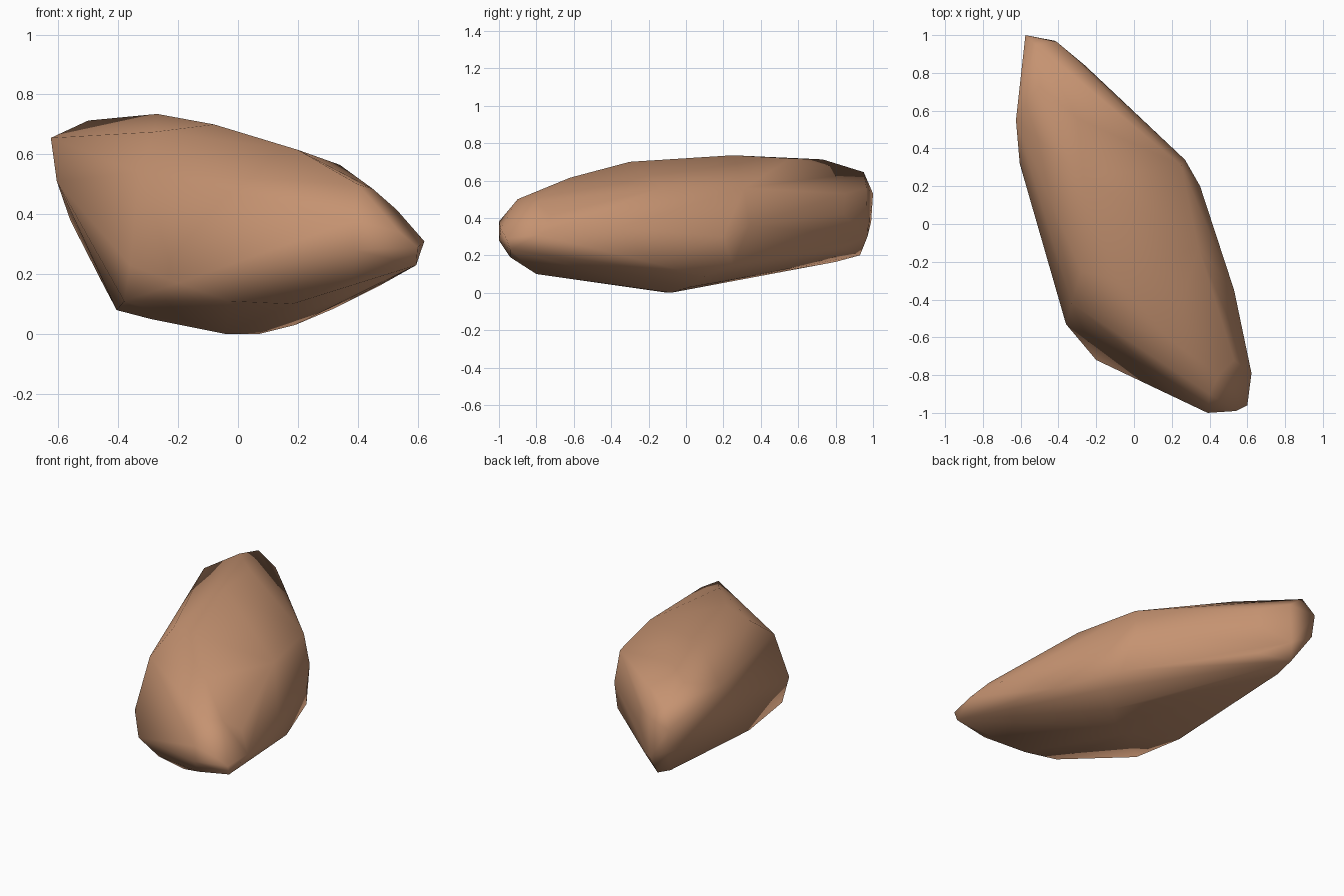
import bpy, bmesh

# Corner points of the boulder, by region (under 50 in all)
top = [(-.27, .25, .735), (-.50, .73, .713), (-.30, .56, .718), (-.08, -.30, .70),
       (-.28, -.25, .675), (.20, -.62, .615), (.34, -.12, .565), (.25, .31, .56),
       (.45, -.80, .485), (.40, -.90, .50)]
left = [(-.625, .55, .655), (-.605, .32, .51), (-.33, -.42, .54), (-.36, -.53, .23),
        (-.38, -.43, .11), (-.405, -.06, .08)]
back = [(-.52, .95, .645), (-.575, 1.0, .53), (-.56, .99, .38), (-.41, .965, .56),
        (-.42, .97, .30), (-.45, .93, .20), (-.275, .85, .53), (-.26, .84, .42),
        (-.28, .82, .24), (-.45, .80, .165)]
right = [(.27, .34, .36), (.35, .20, .30), (.31, .25, .15), (.53, -.35, .35),
         (.622, -.79, .31), (.53, -.72, .415), (.47, -.18, .16)]
front = [(.595, -.94, .23), (.60, -.96, .29), (.54, -.99, .34), (.39, -1.0, .38),
         (.39, -1.0, .28), (.38, -.94, .19), (.18, -.80, .10), (-.03, -.76, .11),
         (-.20, -.72, .17)]
bottom = [(.07, -.08, 0), (-.04, -.10, 0), (.19, .02, .03), (.32, .10, .085),
          (-.29, -.08, .05)]

# Wrap the points in a convex hull
bm = bmesh.new()
for p in top + left + back + right + front + bottom:
    bm.verts.new(p)
bmesh.ops.convex_hull(bm, input=bm.verts)
loose = [v for v in bm.verts if not v.link_faces]
bmesh.ops.delete(bm, geom=loose, context='VERTS')
bmesh.ops.recalc_face_normals(bm, faces=bm.faces)
for f in bm.faces:
    f.smooth = True

mesh = bpy.data.meshes.new("boulder")
bm.to_mesh(mesh)
bm.free()
boulder = bpy.data.objects.new("boulder", mesh)
bpy.context.collection.objects.link(boulder)

# Warm sandstone colour
stone = bpy.data.materials.new("sandstone")
stone.diffuse_color = (.56, .29, .165, 1)
mesh.materials.append(stone)
